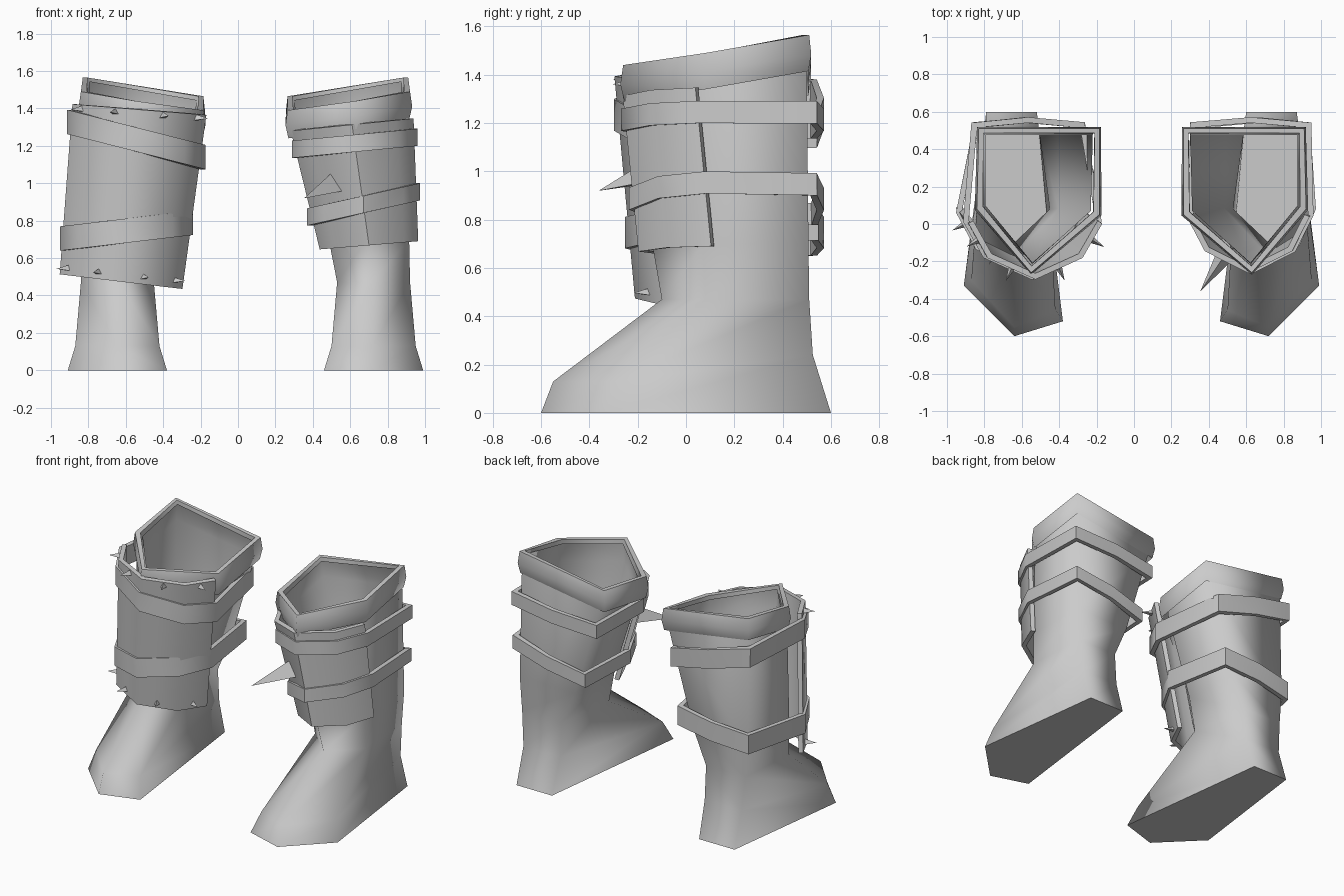
import bpy, bmesh, math
from mathutils import Vector

if "Cube" in bpy.data.objects:
    bpy.data.objects.remove(bpy.data.objects["Cube"])

grey = bpy.data.materials.new("plain_grey")
grey.diffuse_color = (0.6, 0.6, 0.6, 1)
grey.use_nodes = True
grey.node_tree.nodes["Principled BSDF"].inputs["Base Color"].default_value = grey.diffuse_color


def make(name, rings, side, around=True, stacked=False, floor=False, thick=0, angle=55,
         shift=0, sharp=()):
    """Skin a list of equal rings; side = 1 or -1 mirrors across x."""
    bm = bmesh.new()
    vs = [[bm.verts.new((side * (p[0] - shift), p[1], p[2])) for p in r] for r in rings]
    n, m = len(vs[0]), len(vs)
    for j in range(m if stacked else m - 1):
        for i in range(n if around else n - 1):
            a, b = vs[j], vs[(j + 1) % m]
            k = (i + 1) % n
            bm.faces.new((a[i], a[k], b[k], b[i]))
    if floor:
        bm.faces.new(vs[0])
    bmesh.ops.recalc_face_normals(bm, faces=bm.faces)
    me = bpy.data.meshes.new(name)
    bm.to_mesh(me)
    bm.free()
    me.materials.append(grey)
    ob = bpy.data.objects.new(name, me)
    bpy.context.collection.objects.link(ob)
    bpy.ops.object.select_all(action='DESELECT')
    bpy.context.view_layer.objects.active = ob
    ob.select_set(True)
    if thick:
        mod = ob.modifiers.new("thickness", 'SOLIDIFY')
        mod.thickness, mod.offset = thick, 0
        mod.use_even_offset = True
        bpy.ops.object.modifier_apply(modifier=mod.name)
    bpy.ops.object.shade_smooth_by_angle(angle=math.radians(angle))
    for e in ob.data.edges:
        r = [v // n for v in e.vertices]
        if r[0] == r[1] and r[0] in sharp:
            e.use_edge_sharp = True
    return ob


def grow(p, d, c=(0.6, 0.2)):
    """Push a point sideways away from the leg axis."""
    v = Vector((p[0] - c[0], p[1] - c[1]))
    v += v.normalized() * d
    return (c[0] + v.x, c[1] + v.y) + tuple(p[2:])


def front_arc(z, low, high, spread_low, spread_high):
    """Five points wrapped round the shin; low/high = (u, y, z) of the ridge."""
    t = (z - low[2]) / (high[2] - low[2])
    u = low[0] + (high[0] - low[0]) * t
    y = low[1] + (high[1] - low[1]) * t
    w = spread_low + (spread_high - spread_low) * t
    shape = [(-1, .29), (-.7, .11), (0, 0), (.71, .11), (1, .29)]
    return [(u + a * w, y + b, z) for a, b in shape]


def back_corners(z):
    """Heel-side corners of the leg at height z."""
    t = (z - 0.47) / 0.83
    return [(0.90 + .02 * t, 0.513), (0.58 - .28 * t, 0.513)]


def spike(name, base, tip, radius, side):
    """Three-sided spike with one corner up."""
    base, tip = Vector(base), Vector(tip)
    d = (tip - base).normalized()
    a = d.cross(Vector((0, 0, 1))).normalized()
    b = d.cross(a)
    ring = [base + radius * (a * math.cos(k) + b * math.sin(k))
            for k in (i * math.tau / 3 - math.pi / 2 for i in range(3))]
    end = [tip + (p - base) * 0.01 for p in ring]
    make(name, [ring, end], side, floor=True, angle=20)


# Ring order: front, outer, back outer, back inner, inner
CUFF = [(.63, -.26, 1.44), (.92, .08, 1.49), (.91, .51, 1.565), (.265, .51, 1.465), (.265, .05, 1.39)]
BODY = [
    [(.72, -.60, 0), (.99, -.33, 0), (.87, .60, 0), (.60, .60, 0), (.46, -.52, 0)],
    [(.72, -.55, .13), (.95, -.30, .13), (.87, .525, .24), (.59, .525, .24), (.50, -.46, .13)],
    [(.72, -.10, .47), (.92, .08, .47), (.89, .51, .47), (.59, .51, .47), (.53, .08, .47)],
    [(.69, -.14, .70), (.915, .07, .70), (.91, .507, .70), (.49, .507, .70), (.485, .08, .70)],
    [(.62, -.21, 1.30), (.90, .07, 1.33), (.90, .50, 1.42), (.30, .50, 1.33), (.312, .07, 1.26)],
    [(*grow(p, -.05)[:2], p[2] - .02) for p in CUFF],
]


def boot(side, label, shift, plate, straps):
    make(label + "_boot_body", BODY, side, floor=True, angle=95, shift=shift, sharp=(0,))
    # folded cuff: inner bottom, inner rim, outer rim, bulge, outer bottom
    section = [(-.037, -.05), (-.035, 0), (0, 0), (.012, -.08), (-.005, -.15)]
    make(label + "_cuff", [[(*grow(p, d)[:2], p[2] + h) for p in CUFF] for d, h in section],
         side, stacked=True, angle=95, shift=shift, sharp=(0, 1, 2, 4))

    # shin plate with slanted top and bottom edges
    low, high, sl, sh, bot_slope, top_slope = plate
    levels = []
    for ridge, slope in ((low, bot_slope), (high, top_slope)):
        levels.append([(p[0], p[1], p[2] + slope * (p[0] - ridge[0]))
                       for p in front_arc(ridge[2], low, high, sl, sh)])
    make(label + "_shin_plate", levels, side, around=False, thick=.03)

    # straps: closed bands over the plate, slanted across x
    for i, (z, slope, height, mid_u, slack) in enumerate(straps):
        arc = [grow(p, .017, (mid_u, .2)) for p in front_arc(z, low, high, sl, sh)]
        bo, bi = [grow(p, .022) for p in back_corners(z)]
        bo, bi = (bo[0] - shift, bo[1]), (bi[0] - shift - slack, bi[1])
        loop = arc + [(bo[0], bo[1], z), ((bo[0] + bi[0]) / 2, .556, z), (bi[0], bi[1], z)]
        band = [[(p[0], p[1], z + slope * (p[0] - mid_u) + h) for p in loop]
                for h in (-height / 2, height / 2)]
        make(f"{label}_strap_{i + 1}", band, side, thick=.03)
    return levels


# Boot with the short plate and one large spike
boot(1, "short_plate", 0,
     ((.70, -.18, .67), (.61, -.245, 1.315), .25, .315, .08, .1),
     [(1.212, .1, .092, .61, 0), (.882, .234, .092, .65, .03)])
spike("large_spike", (.53, -.10, 1.0), (.355, -.36, .92), .075, 1)

# Boot with the long plate and rows of small spikes
edges = boot(-1, "long_plate", .08,
             ((.625, -.195, .475), (.527, -.28, 1.395), .315, .345, .12, .08),
             [(1.238, .265, .13, .56, -.05), (.742, -.123, .13, .63, .07)])
for row, (edge, dz) in enumerate(zip(edges, (.035, -.025))):
    for i in range(4):
        a, b = Vector(edge[i]), Vector(edge[i + 1])
        base = (a + b) / 2 + Vector((0, 0, dz))
        out = Vector((b.y - a.y, a.x - b.x, 0)).normalized()
        spike(f"small_spike_{row + 1}_{i + 1}", base, base + out * .085, .024, -1)
